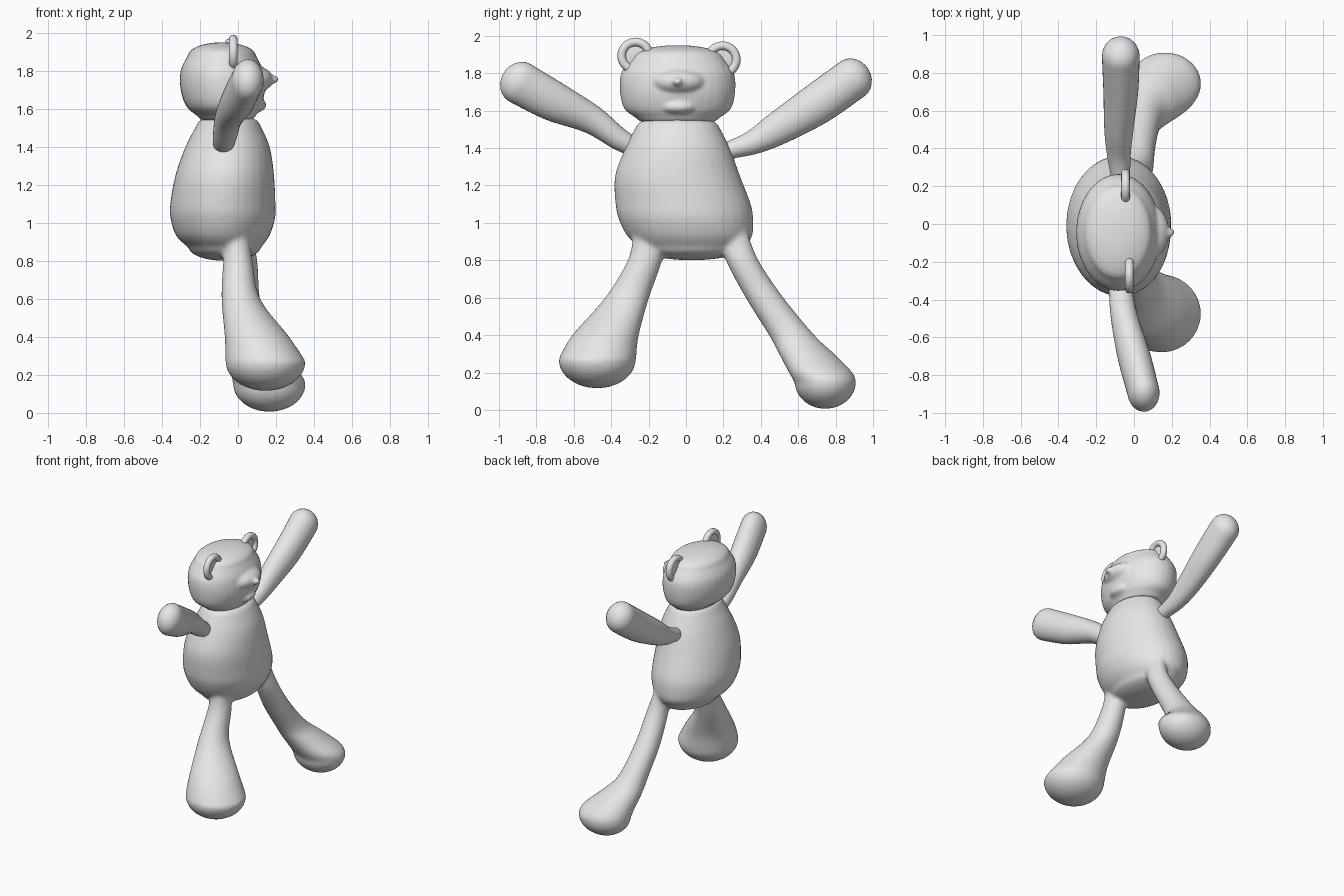
import bpy, bmesh, math
from mathutils import Vector, Matrix

default = bpy.data.objects.get("Cube")
if default:
    bpy.data.objects.remove(default, do_unlink=True)

# Single plush colour
plush = bpy.data.materials.new("light_grey_plush")
plush.use_nodes = True
GREY = (0.8, 0.8, 0.8, 1)
plush.diffuse_color = GREY
plush.node_tree.nodes["Principled BSDF"].inputs["Base Color"].default_value = GREY

SIDES = 32
STEPS = 6


def catmull(p, q, r, s, t):
    """Smooth blend between rows q and r."""
    return [b + 0.5 * t * (c - a + t * (2*a - 5*b + 4*c - d + t * (3*(b - c) + d - a)))
            for a, b, c, d in zip(p, q, r, s)]


def loft(bm, rows, axis, start_dome, end_dome):
    """Closed tube through elliptical rows (x, y, z, half depth, half width) with domed ends."""
    axis = Vector(axis).normalized()
    u = (Vector((1, 0, 0)) - axis * axis.x).normalized()
    v = axis.cross(u)
    last = len(rows) - 1
    smooth = []
    for i in range(last):
        near = [rows[max(0, min(last, i + k))] for k in (-1, 0, 1, 2)]
        smooth += [catmull(*near, s / STEPS) for s in range(STEPS)]
    smooth.append(rows[last])
    # Domes are rings shrinking along a quarter circle
    rings = []
    angles = [math.pi / 2 * k / STEPS for k in range(1, STEPS)]
    for a in reversed(angles):
        rings.append((smooth[0], -start_dome * math.sin(a), math.cos(a)))
    rings += [(row, 0, 1) for row in smooth]
    for a in angles:
        rings.append((smooth[-1], end_dome * math.sin(a), math.cos(a)))
    loops = []
    for row, shift, scale in rings:
        centre = Vector(row[:3]) + axis * shift
        loop = []
        for k in range(SIDES):
            a = math.tau * k / SIDES
            loop.append(bm.verts.new(centre + scale * (u * row[3] * math.cos(a) + v * row[4] * math.sin(a))))
        loops.append(loop)
    for low, high in zip(loops, loops[1:]):
        for k in range(SIDES):
            n = (k + 1) % SIDES
            bm.faces.new((low[k], low[n], high[n], high[k]))
    for loop, row, shift in ((loops[0], smooth[0], -start_dome), (loops[-1], smooth[-1], end_dome)):
        tip = bm.verts.new(Vector(row[:3]) + axis * shift)
        for k in range(SIDES):
            bm.faces.new((loop[k], loop[(k + 1) % SIDES], tip))


def ellipsoid(bm, centre, radii):
    matrix = Matrix.Translation(centre) @ Matrix.Diagonal((*radii, 1))
    bmesh.ops.create_uvsphere(bm, u_segments=SIDES, v_segments=SIDES // 2, radius=1, matrix=matrix)


def finish(name, bm, voxel=None, smoothing=0):
    """Make the object; a voxel size fuses overlapping pieces into one skin."""
    bmesh.ops.recalc_face_normals(bm, faces=bm.faces)
    mesh = bpy.data.meshes.new(name)
    bm.to_mesh(mesh)
    bm.free()
    mesh.materials.append(plush)
    mesh.polygons.foreach_set("use_smooth", [True] * len(mesh.polygons))
    obj = bpy.data.objects.new(name, mesh)
    bpy.context.collection.objects.link(obj)
    if voxel:
        remesh = obj.modifiers.new("fuse", 'REMESH')
        remesh.mode = 'VOXEL'
        remesh.voxel_size = voxel
        remesh.use_smooth_shade = True
        soften = obj.modifiers.new("soften", 'SMOOTH')
        soften.factor = 0.5
        soften.iterations = smoothing
    return obj


UP, DOWN = (0, 0, 1), (0, 0, -1)

# Pear-shaped body with both legs fused on
bm = bmesh.new()
loft(bm, [(-.07, .03, .87, .19, .28),
          (-.08, .02, .93, .245, .335),
          (-.08, 0, 1.02, .275, .36),
          (-.08, -.015, 1.1, .277, .362),
          (-.07, -.045, 1.25, .26, .335),
          (-.055, -.045, 1.4, .222, .28),
          (-.05, -.045, 1.52, .165, .22)], UP, .07, .05)
loft(bm, [(0, -.2, .95, .06, .08),
          (0, -.22, .8, .078, .092),
          (.015, -.315, .6, .102, .118),
          (.1, -.43, .4, .17, .178),
          (.145, -.475, .27, .212, .208)], DOWN, .04, .155)
loft(bm, [(.02, .25, .95, .05, .08),
          (.03, .3, .8, .072, .088),
          (.03, .42, .6, .085, .102),
          (.05, .565, .4, .1, .122),
          (.09, .645, .3, .14, .148),
          (.15, .72, .2, .185, .17),
          (.165, .745, .15, .192, .165)], DOWN, .04, .145)
finish("body_and_legs", bm, .014, 8)

# Raised arms
bm = bmesh.new()
loft(bm, [(-.08, -.27, 1.4, .05, .05),
          (-.07, -.36, 1.45, .062, .06),
          (-.05, -.5, 1.55, .072, .077),
          (0, -.7, 1.645, .087, .106),
          (.05, -.89, 1.75, .085, .115)], (.1, -.85, .5), .03, .1)
finish("right_arm", bm)
bm = bmesh.new()
loft(bm, [(-.07, .24, 1.39, .05, .05),
          (-.08, .36, 1.43, .062, .066),
          (-.08, .5, 1.51, .077, .09),
          (-.07, .7, 1.635, .092, .11),
          (-.07, .89, 1.77, .1, .113)], (0, .85, .53), .03, .1)
finish("left_arm", bm)

# Head with muzzle, chin and pointed nose
bm = bmesh.new()
loft(bm, [(-.06, -.045, 1.56, .15, .22),
          (-.075, -.045, 1.61, .195, .285),
          (-.08, -.045, 1.7, .222, .308),
          (-.085, -.045, 1.8, .217, .302),
          (-.085, -.045, 1.88, .18, .25)], UP, .04, .07)
ellipsoid(bm, (.07, -.04, 1.755), (.115, .15, .075))
ellipsoid(bm, (.06, -.04, 1.62), (.09, .11, .045))
ellipsoid(bm, (.17, -.045, 1.755), (.045, .03, .025))
finish("head", bm, .011, 4)

# Thin dished ears: rounded rim around a flat centre
for name, spot in (("right_ear", (-.025, -.27, 1.893)), ("left_ear", (-.045, .195, 1.873))):
    bm = bmesh.new()
    rim, tube = .074, .023
    ring_count, tube_count = 32, 12
    grid = []
    for i in range(ring_count):
        a = math.tau * i / ring_count
        row = []
        for j in range(tube_count):
            b = math.tau * j / tube_count
            r = rim + tube * math.cos(b)
            row.append(bm.verts.new(Vector(spot) + Vector((tube * math.sin(b), r * math.cos(a), r * math.sin(a)))))
        grid.append(row)
    for i in range(ring_count):
        nxt = grid[(i + 1) % ring_count]
        for j in range(tube_count):
            k = (j + 1) % tube_count
            bm.faces.new((grid[i][j], nxt[j], nxt[k], grid[i][k]))
    ellipsoid(bm, Vector(spot) - Vector((.008, 0, 0)), (.014, rim, rim))
    finish(name, bm)
